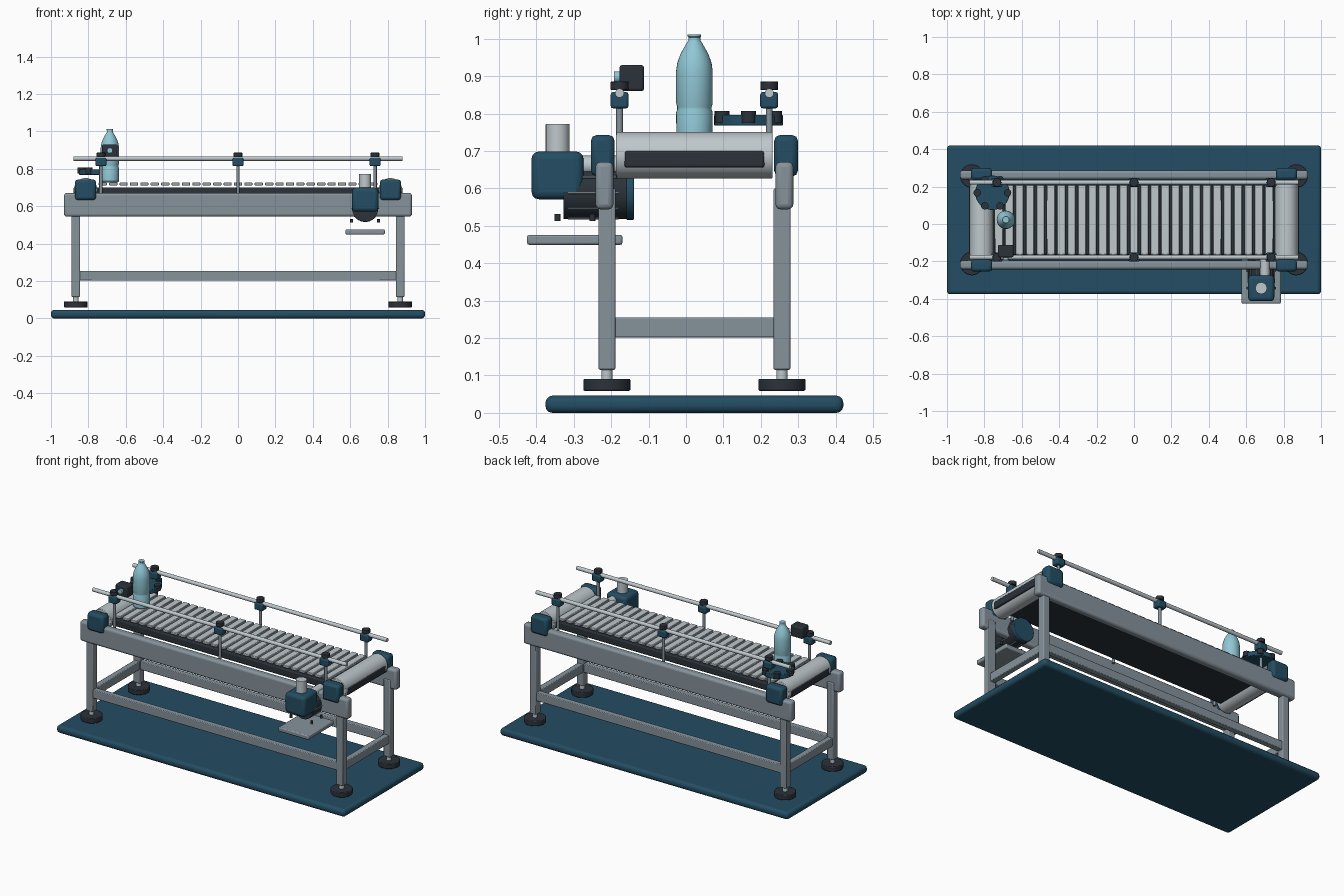
import bpy, math
from mathutils import Vector

if "Cube" in bpy.data.objects:
    bpy.data.objects.remove(bpy.data.objects["Cube"])

CY = 0.0225  # centre line of the conveyor


def material(name, rgb):
    m = bpy.data.materials.new(name)
    m.diffuse_color = (*rgb, 1)
    m.use_nodes = True
    m.node_tree.nodes["Principled BSDF"].inputs["Base Color"].default_value = m.diffuse_color
    return m


BLUE = material("deep blue", (0.017, 0.075, 0.125))
GREY = material("frame grey", (0.24, 0.29, 0.33))
LIGHT = material("light metal", (0.52, 0.58, 0.61))
DARK = material("dark rubber", (0.024, 0.032, 0.042))
CYAN = material("pale cyan", (0.28, 0.57, 0.66))


def finish(ob, name, mat, bevel=0.0, segments=2):
    ob.name = name
    ob.data.materials.append(mat)
    if bevel:
        mod = ob.modifiers.new("bevel", 'BEVEL')
        mod.width, mod.segments = bevel, segments
        mod.limit_method = 'ANGLE'
    bpy.ops.object.shade_smooth_by_angle(angle=math.radians(35))
    return ob


def box(name, lo, hi, mat, bevel=0.004, segments=2):
    lo, hi = Vector(lo), Vector(hi)
    bpy.ops.mesh.primitive_cube_add(size=1, location=(lo + hi) / 2)
    ob = bpy.context.object
    ob.scale = hi - lo
    bpy.ops.object.transform_apply(location=False, rotation=False, scale=True)
    return finish(ob, name, mat, bevel, segments)


def rod(name, start, end, radius, mat, sides=24, bevel=0.0):
    a, b = Vector(start), Vector(end)
    bpy.ops.mesh.primitive_cylinder_add(vertices=sides, radius=radius, depth=(b - a).length,
                                        location=(a + b) / 2)
    ob = bpy.context.object
    ob.rotation_euler = (b - a).to_track_quat('Z', 'Y').to_euler()
    return finish(ob, name, mat, bevel)


def lathe(name, profile, centre, mat, sides=32):
    verts = [(r * math.cos(math.tau * i / sides), r * math.sin(math.tau * i / sides), z)
             for r, z in profile for i in range(sides)]
    faces = [(k * sides + i, k * sides + (i + 1) % sides,
              (k + 1) * sides + (i + 1) % sides, (k + 1) * sides + i)
             for k in range(len(profile) - 1) for i in range(sides)]
    faces += [tuple(reversed(range(sides))),
              tuple(range(len(verts) - sides, len(verts)))]
    mesh = bpy.data.meshes.new(name)
    mesh.from_pydata(verts, [], faces)
    ob = bpy.data.objects.new(name, mesh)
    bpy.context.collection.objects.link(ob)
    bpy.ops.object.select_all(action='DESELECT')
    ob.select_set(True)
    bpy.context.view_layer.objects.active = ob
    ob.location = centre
    return finish(ob, name, mat)


# Floor plate
box("base_plate", (-1, CY - 0.398, 0), (1, CY + 0.398, 0.046), BLUE, 0.018, 3)

# Frame: side rails, legs, feet and braces
for s in (-1, 1):
    y = CY + s * 0.2405
    box("side_rail", (-0.93, y - 0.024, 0.544), (0.93, y + 0.024, 0.671), GREY, 0.014, 3)
    y = CY + s * 0.234
    box("long_brace", (-0.85, y - 0.018, 0.202), (0.85, y + 0.018, 0.255), GREY)
    box("end_brace", (s * 0.865 - 0.018, CY - 0.22, 0.202),
        (s * 0.865 + 0.018, CY + 0.22, 0.255), GREY)
    for x in (-0.867, 0.867):
        box("leg", (x - 0.023, y - 0.023, 0.115), (x + 0.023, y + 0.023, 0.6), GREY, 0.005)
        rod("foot_stem", (x, y, 0.085), (x, y, 0.13), 0.015, LIGHT)
        rod("foot_pad", (x, y, 0.059), (x, y, 0.091), 0.063, DARK, 32, 0.004)

# Conveyor: bed, end rollers with bearing blocks, slats
box("belt_bed", (-0.879, CY - 0.187, 0.656), (0.879, CY + 0.187, 0.701), DARK, 0.006)
for x in (-0.815, 0.815):
    rod("end_roller", (x, CY - 0.209, 0.689), (x, CY + 0.209, 0.689), 0.062, LIGHT, 40, 0.003)
    for s in (-1, 1):
        y = CY + s * 0.245
        box("bearing_block", (x - 0.057, y - 0.032, 0.632), (x + 0.057, y + 0.032, 0.743),
            BLUE, 0.016, 2)
SLATS, PITCH = 27, 0.0556
for i in range(SLATS):
    x = (i - (SLATS - 1) / 2) * PITCH
    box("slat", (x - 0.022, CY - 0.187, 0.711), (x + 0.022, CY + 0.187, 0.727), LIGHT, 0.003, 1)

# Guide rails with posts, clamps and knobs
for s in (-1, 1):
    y = CY + s * 0.2
    rod("guide_rail", (-0.88, y, 0.855), (0.88, y, 0.855), 0.012, LIGHT, 20)
    for x in (-0.733, 0, 0.733):
        rod("guide_post", (x, y, 0.64), (x, y, 0.83), 0.009, GREY, 16)
        box("guide_clamp", (x - 0.029, y - 0.024, 0.814), (x + 0.029, y + 0.024, 0.858),
            BLUE, 0.007)
        rod("clamp_knob", (x, y, 0.863), (x, y, 0.886), 0.024, DARK, 12, 0.002)

# Bottle
lathe("bottle", [(0.043, 0), (0.048, 0.006), (0.049, 0.075), (0.046, 0.083), (0.046, 0.09),
                 (0.049, 0.1), (0.049, 0.185), (0.046, 0.207), (0.038, 0.23), (0.027, 0.25),
                 (0.02, 0.262), (0.016, 0.268), (0.016, 0.276), (0.018, 0.278), (0.018, 0.284)],
      (-0.685, CY, 0.728), CYAN)

# Transfer wheel with six dark pads
WX, WY = -0.757, 0.167
rod("transfer_wheel", (WX, WY, 0.768), (WX, WY, 0.797), 0.092, BLUE, 32, 0.003)
for i in range(6):
    a = i * math.tau / 6
    px, py = WX + 0.081 * math.cos(a), WY + 0.081 * math.sin(a)
    rod("wheel_pad", (px, py, 0.775), (px, py, 0.807), 0.02, DARK, 20)

# Sensor beside the bottle
box("sensor_body", (-0.727, -0.178, 0.86), (-0.645, -0.112, 0.93), DARK, 0.007)
rod("sensor_lens", (-0.685, -0.192, 0.898), (-0.685, -0.17, 0.898), 0.015, CYAN, 20)

# Drive: gearbox, motor with ribs, shaft, top cap
MX, MZ = 0.68, 0.588
box("gearbox", (MX - 0.07, -0.413, 0.571), (MX + 0.07, -0.274, 0.699), BLUE, 0.02, 3)
rod("gearbox_cap", (MX, -0.343, 0.69), (MX, -0.343, 0.773), 0.032, LIGHT, 28, 0.002)
rod("motor_body", (MX, -0.328, MZ), (MX, -0.158, MZ), 0.07, DARK, 36)
rod("motor_end_cap", (MX, -0.16, MZ), (MX, -0.139, MZ), 0.072, BLUE, 36, 0.003)
for i in range(10):
    a = i * math.tau / 10
    x, z = MX + 0.071 * math.cos(a), MZ + 0.071 * math.sin(a)
    rod("motor_rib", (x, -0.316, z), (x, -0.18, z), 0.003, GREY, 8)
rod("drive_shaft", (0.7, -0.29, 0.662), (0.7, -0.18, 0.662), 0.026, LIGHT, 24)

# Motor tray with bolts
box("motor_tray", (0.575, -0.425, 0.449), (0.785, -0.17, 0.476), GREY, 0.006)
for x in (MX - 0.072, MX + 0.072):
    for y in (-0.343, -0.25):
        rod("mount_bolt", (x, y, 0.513), (x, y, 0.532), 0.008, DARK, 12)
